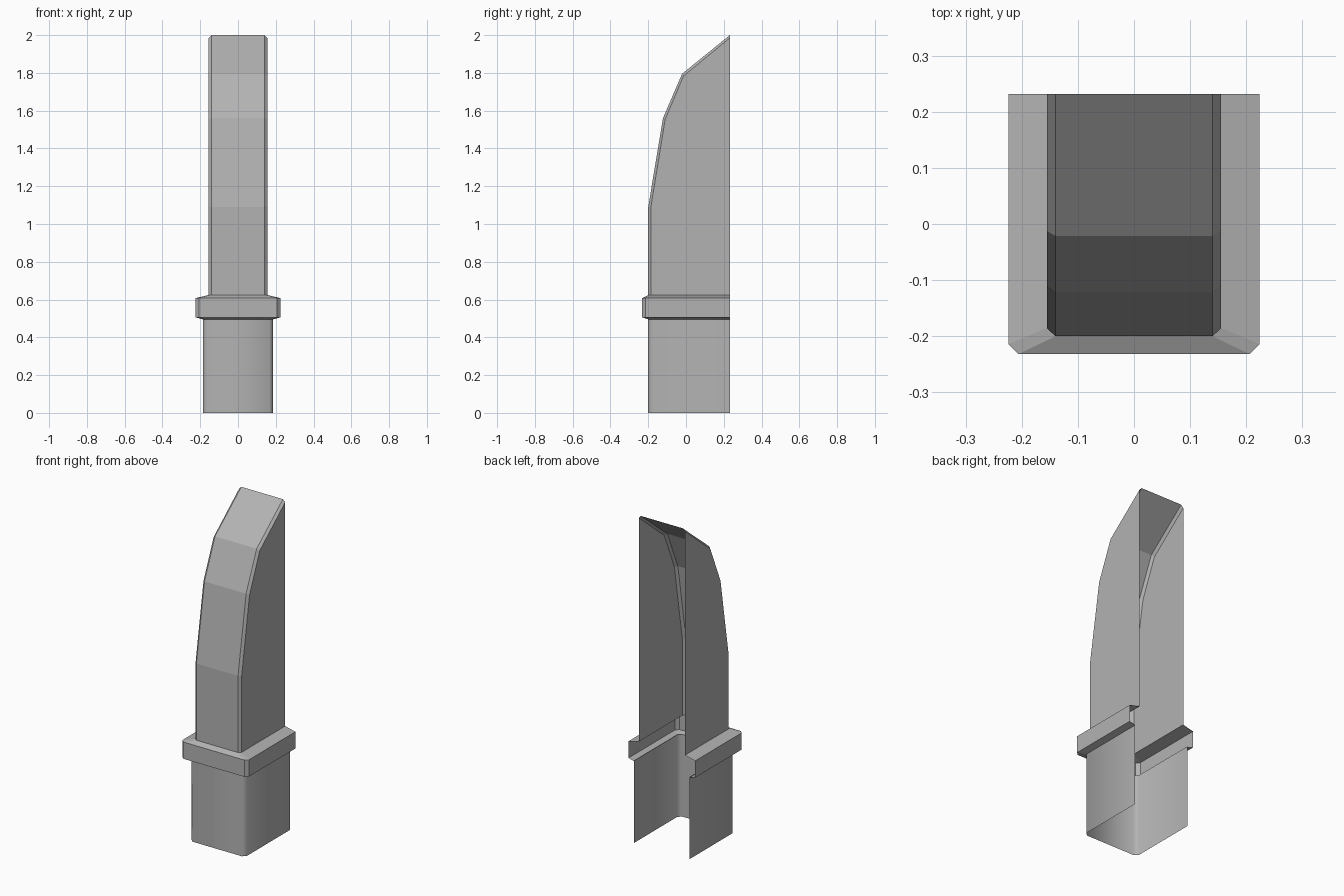
import bpy

if "Cube" in bpy.data.objects:
    bpy.data.objects.remove(bpy.data.objects["Cube"])

BACK = 0.232  # open rear plane

# Mid grey for every part
grey = bpy.data.materials.new("mid_grey")
grey.diffuse_color = (0.45, 0.45, 0.45, 1)
grey.use_nodes = True
grey.node_tree.nodes["Principled BSDF"].inputs["Base Color"].default_value = grey.diffuse_color


def section(w, front, c, z):
    """Open U-shaped outline with chamfered front corners."""
    half = [(w, BACK), (w, front + c), (w - c, front)]
    pts = half + [(-x, y) for x, y in reversed(half)]
    return [(x, y, z) for x, y in pts]


def loft(name, rows):
    """Skin a list of equal-length open outlines."""
    n = len(rows[0])
    verts = [p for row in rows for p in row]
    faces = [(r * n + i + 1, r * n + i, (r + 1) * n + i, (r + 1) * n + i + 1)
             for r in range(len(rows) - 1) for i in range(n - 1)]
    mesh = bpy.data.meshes.new(name)
    mesh.from_pydata(verts, [], faces)
    mesh.update()
    mesh.materials.append(grey)
    obj = bpy.data.objects.new(name, mesh)
    bpy.context.collection.objects.link(obj)
    return obj


# Lower sleeve, softly shaded
base = loft("base_sleeve", [section(0.186, -0.2, 0.02, z) for z in (0, 0.5)])
for poly in base.data.polygons:
    poly.use_smooth = True

# Flared collar with sloped top and underside
loft("collar", [
    section(0.186, -0.2, 0.02, 0.495),
    section(0.224, -0.232, 0.018, 0.506),
    section(0.224, -0.232, 0.018, 0.608),
    section(0.155, -0.2, 0.015, 0.624),
])

# Upper shaft curving back to a point: outer ridge and inset chamfer profile
outer = [(-0.2, 0.624), (-0.2, 1.09), (-0.122, 1.56), (-0.021, 1.795), (BACK, 2.0)]
inset = [(-0.186, 0.624), (-0.186, 1.089), (-0.11, 1.555), (-0.013, 1.784), (BACK, 1.985)]
rows = []
for (yo, zo), (yi, zi) in zip(outer, inset):
    half = [(0.155, BACK, zi), (0.155, yi, zi), (0.14, yo, zo)]
    rows.append(half + [(-x, y, z) for x, y, z in reversed(half)])
loft("curved_shaft", rows)
